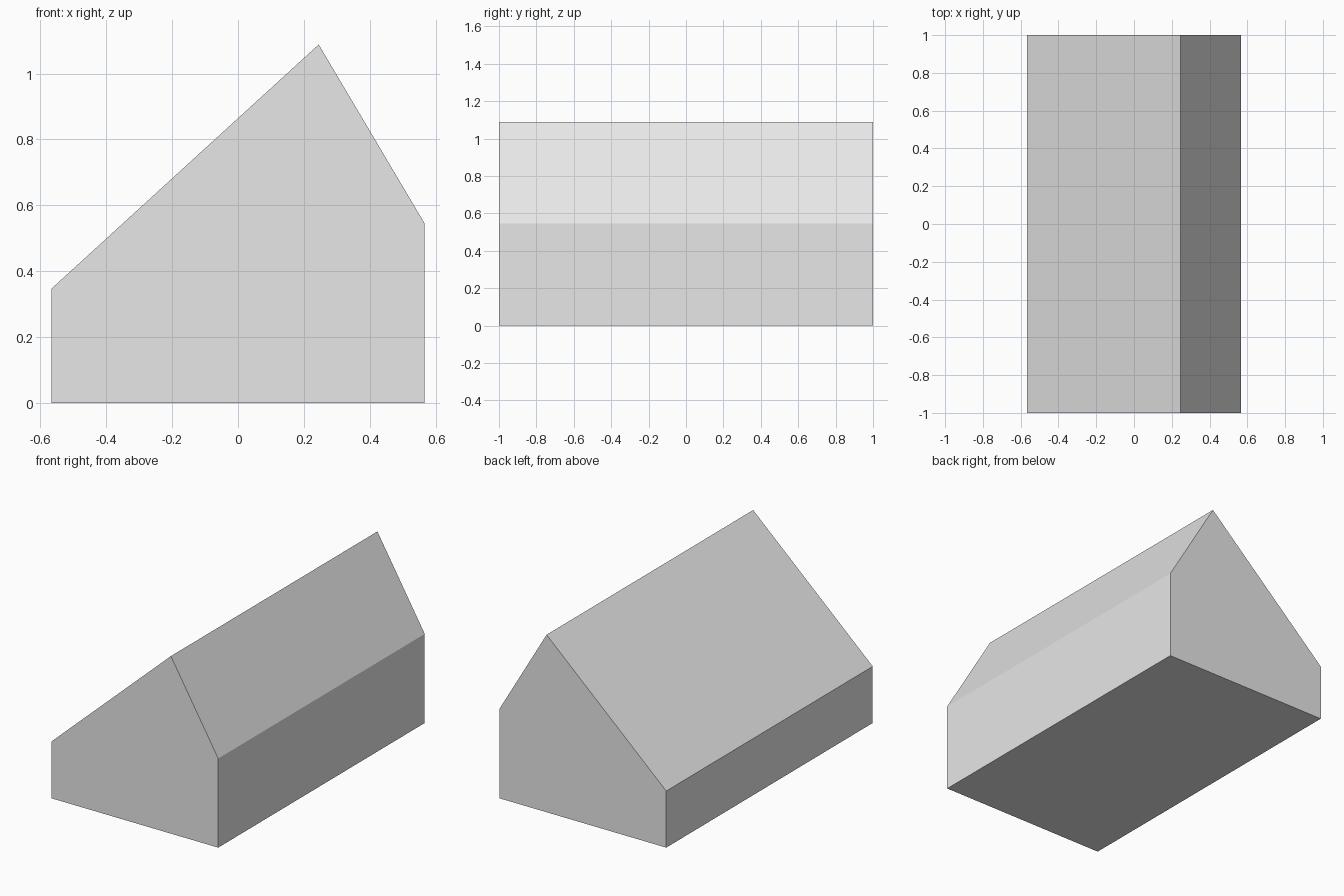
import bpy
import bmesh
from mathutils import Vector

cube = bpy.data.objects.get("Cube")
if cube:
    bpy.data.objects.remove(cube, do_unlink=True)

# Single plain grey
grey = bpy.data.materials.new("light grey")
grey.use_nodes = True
colour = (0.8, 0.8, 0.8, 1.0)
grey.diffuse_color = colour
grey.node_tree.nodes["Principled BSDF"].inputs["Base Color"].default_value = colour

# Gable profile with an off-centre ridge, extruded from front to back
half_width, half_length = 0.566, 1.0
profile = [
    (-half_width, 0.0),
    (half_width, 0.0),
    (half_width, 0.546),
    (0.245, 1.088),
    (-half_width, 0.347),
]

bm = bmesh.new()
front = bm.faces.new([bm.verts.new((x, -half_length, z)) for x, z in profile])
result = bmesh.ops.extrude_face_region(bm, geom=[front], use_keep_orig=True)
moved = [v for v in result["geom"] if isinstance(v, bmesh.types.BMVert)]
bmesh.ops.translate(bm, verts=moved, vec=Vector((0, 2 * half_length, 0)))
bmesh.ops.recalc_face_normals(bm, faces=bm.faces)

mesh = bpy.data.meshes.new("gabled_block")
bm.to_mesh(mesh)
bm.free()
mesh.materials.append(grey)
block = bpy.data.objects.new("gabled_block", mesh)
bpy.context.collection.objects.link(block)
